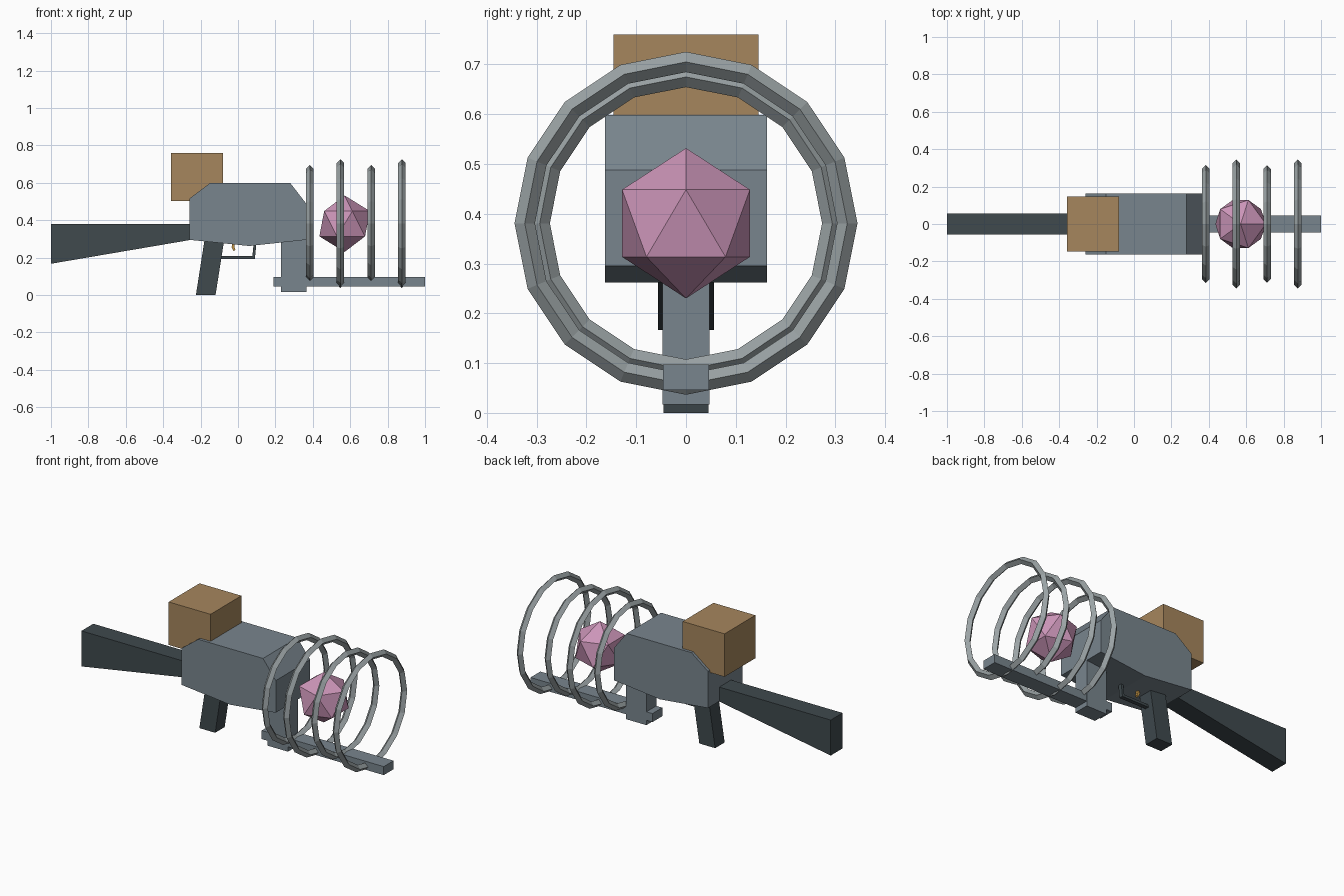
import bpy, bmesh, math

if "Cube" in bpy.data.objects:
    bpy.data.objects.remove(bpy.data.objects["Cube"])


def material(name, rgb):
    m = bpy.data.materials.new(name)
    m.diffuse_color = (*rgb, 1)
    m.use_nodes = True
    m.node_tree.nodes["Principled BSDF"].inputs["Base Color"].default_value = m.diffuse_color
    return m


STEEL = material("steel", (0.19, 0.235, 0.27))
DARK = material("dark_grip", (0.05, 0.067, 0.075))
WOOD = material("tan", (0.38, 0.24, 0.11))
PINK = material("pink", (0.60, 0.30, 0.48))
RING = material("ring_metal", (0.33, 0.37, 0.38))
BRASS = material("brass", (0.55, 0.30, 0.06))


def extrude(name, profile, half_width, mat):
    """Side profile in x, z extruded symmetrically along y."""
    bm = bmesh.new()
    face = bm.faces.new([bm.verts.new((x, -half_width, z)) for x, z in profile])
    new = bmesh.ops.extrude_face_region(bm, geom=[face])["geom"]
    verts = [v for v in new if isinstance(v, bmesh.types.BMVert)]
    bmesh.ops.translate(bm, verts=verts, vec=(0, 2 * half_width, 0))
    bmesh.ops.recalc_face_normals(bm, faces=bm.faces)
    mesh = bpy.data.meshes.new(name)
    bm.to_mesh(mesh)
    bm.free()
    mesh.materials.append(mat)
    ob = bpy.data.objects.new(name, mesh)
    bpy.context.collection.objects.link(ob)
    return ob


def block(name, x0, x1, z0, z1, half_width, mat):
    return extrude(name, [(x0, z0), (x1, z0), (x1, z1), (x0, z1)], half_width, mat)


# Main housing
extrude("body", [(-0.26, 0.295), (0.06, 0.262), (0.365, 0.295), (0.365, 0.488),
                 (0.28, 0.598), (-0.15, 0.598), (-0.26, 0.515)], 0.163, STEEL)

# Shoulder stock and pistol grip
extrude("stock", [(-1.0, 0.167), (-0.25, 0.295), (-0.25, 0.38), (-1.0, 0.38)], 0.056, DARK)
extrude("grip", [(-0.225, 0), (-0.12, 0), (-0.073, 0.3), (-0.178, 0.3)], 0.045, DARK)

# Trigger and its guard
extrude("trigger", [(-0.03, 0.285), (-0.034, 0.255), (-0.024, 0.235),
                    (-0.014, 0.24), (-0.02, 0.258), (-0.016, 0.285)], 0.008, BRASS)
extrude("trigger_guard", [(-0.1, 0.193), (0.09, 0.193), (0.099, 0.28),
                          (0.084, 0.28), (0.077, 0.208), (-0.1, 0.208)], 0.012, DARK)

# Box on top of the housing
block("top_box", -0.358, -0.08, 0.502, 0.76, 0.146, WOOD)

# Front post and long lower rail
block("front_post", 0.23, 0.365, 0.017, 0.32, 0.047, STEEL)
block("lower_rail", 0.19, 1.0, 0.046, 0.097, 0.0465, STEEL)

# Coil rings, alternating small and large
for i, x in enumerate((0.384, 0.547, 0.712, 0.876)):
    bpy.ops.mesh.primitive_torus_add(
        major_segments=16, minor_segments=4, minor_radius=0.0205,
        major_radius=0.324 if i % 2 else 0.294,
        location=(x, 0, 0.381), rotation=(0, math.pi / 2, 0))
    ring = bpy.context.object
    ring.name = f"coil_ring_{i + 1}"
    ring.data.materials.append(RING)
    ring.data.shade_flat()

# Floating crystal inside the rings
bpy.ops.mesh.primitive_ico_sphere_add(subdivisions=1, radius=0.151, location=(0.57, 0, 0.381))
crystal = bpy.context.object
crystal.name = "crystal"
crystal.data.materials.append(PINK)
